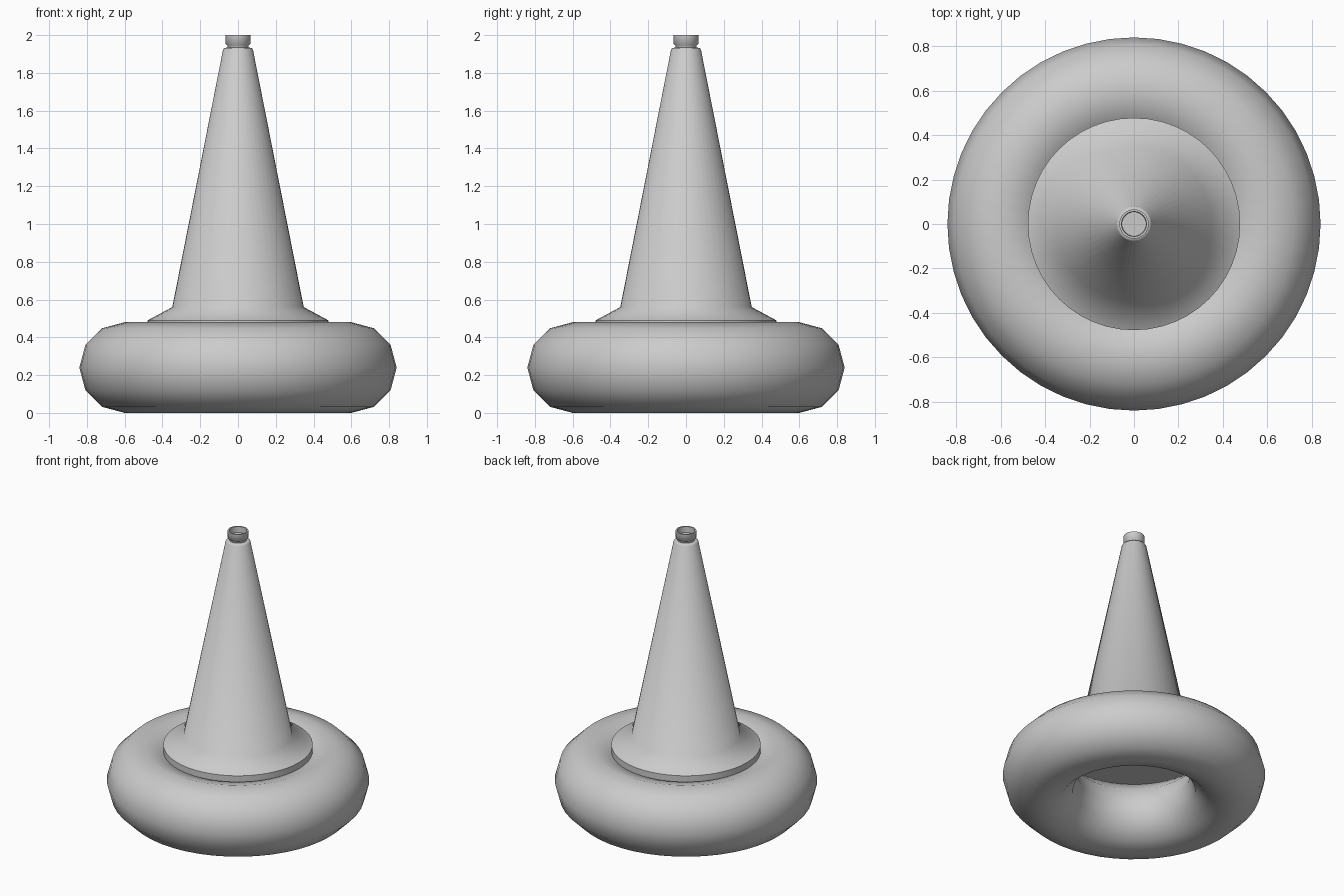
import bpy, bmesh
from math import radians, cos, sin, pi

if "Cube" in bpy.data.objects:
    bpy.data.objects.remove(bpy.data.objects["Cube"])


def smooth(obj, angle=60):
    bpy.ops.object.select_all(action='DESELECT')
    obj.select_set(True)
    bpy.context.view_layer.objects.active = obj
    bpy.ops.object.shade_smooth_by_angle(angle=radians(angle))


def lathe(name, profile, sides):
    """Spin an (r, z) profile around z; the end rings are capped."""
    bm = bmesh.new()
    rings = [[bm.verts.new((r * cos(2 * pi * i / sides), r * sin(2 * pi * i / sides), z))
              for i in range(sides)] for r, z in profile]
    for a, b in zip(rings, rings[1:]):
        for i in range(sides):
            j = (i + 1) % sides
            bm.faces.new((a[i], a[j], b[j], b[i]))
    bm.faces.new(rings[0][::-1])
    bm.faces.new(rings[-1])
    mesh = bpy.data.meshes.new(name)
    bm.to_mesh(mesh)
    bm.free()
    obj = bpy.data.objects.new(name, mesh)
    bpy.context.collection.objects.link(obj)
    smooth(obj)
    return obj


# Heavy ring base
bpy.ops.mesh.primitive_torus_add(major_radius=0.6, minor_radius=0.24,
                                 major_segments=48, minor_segments=12,
                                 location=(0, 0, 0.24))
ring = bpy.context.object
ring.name = "ring_base"
smooth(ring)

# Cone body with a sloping flange resting in the ring
lathe("cone_body", [(0.478, 0.445), (0.478, 0.49), (0.348, 0.56),
                    (0.079, 1.924), (0.072, 1.932), (0.05, 1.935)], 48)

# Recessed collar at the tip
lathe("tip_collar", [(0.055, 1.93), (0.055, 1.945), (0.066, 1.953),
                     (0.066, 2.0), (0.056, 2.0), (0.054, 1.96)], 48)
